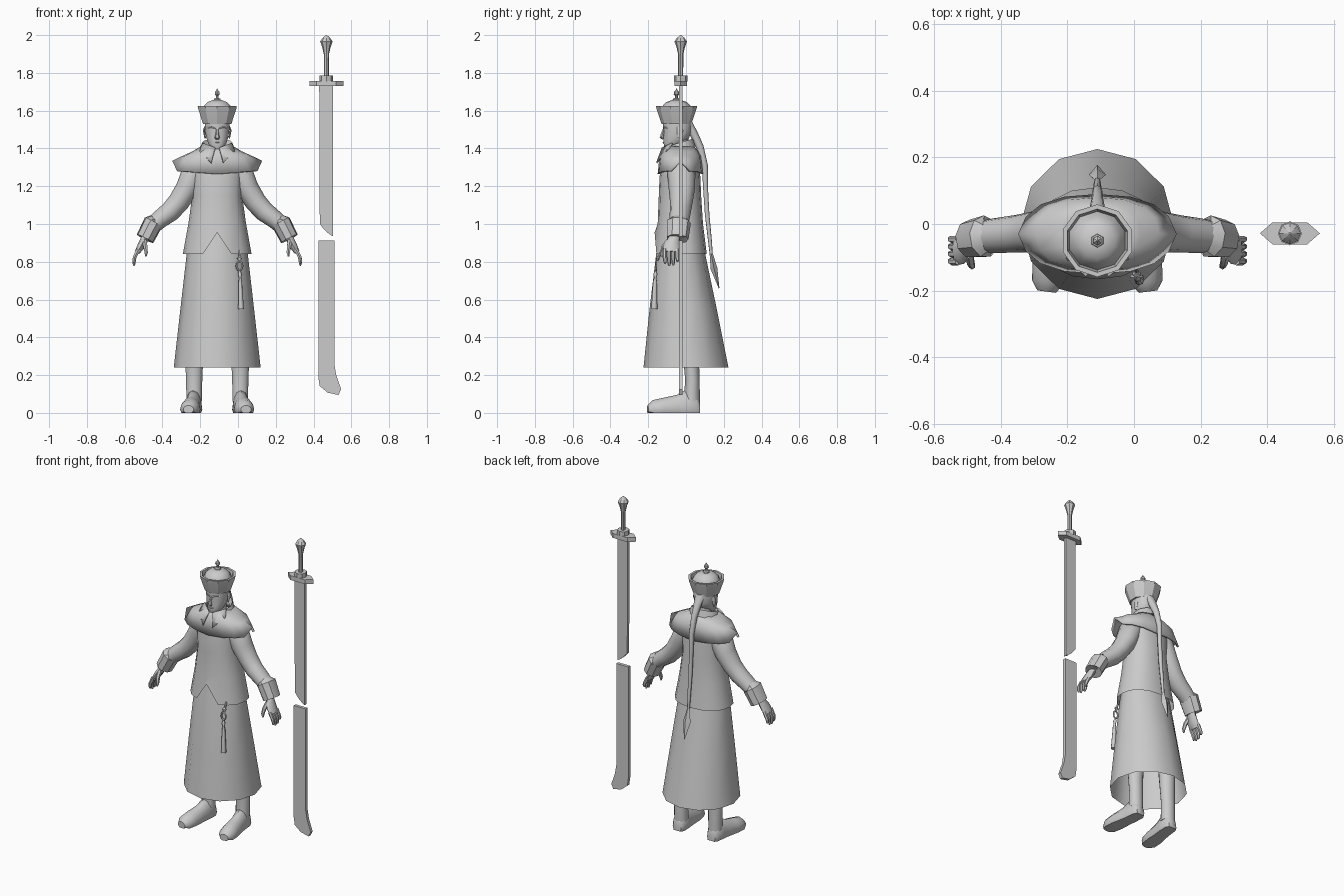
import bpy, bmesh, math
from mathutils import Vector

CX = -0.11                      # figure's centre line; the sword stands beside it
grey = bpy.data.materials.new("plain_grey")
grey.diffuse_color = (0.6, 0.6, 0.6, 1)


def finish(name, bm, angle=50, thick=0):
    bmesh.ops.recalc_face_normals(bm, faces=bm.faces)
    me = bpy.data.meshes.new(name)
    bm.to_mesh(me)
    bm.free()
    me.materials.append(grey)
    me.shade_smooth()
    me.set_sharp_from_angle(angle=math.radians(angle))
    ob = bpy.data.objects.new(name, me)
    bpy.context.collection.objects.link(ob)
    if thick:
        mod = ob.modifiers.new("thickness", 'SOLIDIFY')
        mod.thickness = thick
    return ob


def skin(name, rings, caps=(True, True), angle=50, thick=0):
    """Join rings of points, all with the same count, into a skin."""
    bm = bmesh.new()
    vs = [[bm.verts.new(p) for p in r] for r in rings]
    n = len(vs[0])
    for a, b in zip(vs, vs[1:]):
        for i in range(n):
            j = (i + 1) % n
            bm.faces.new((a[i], a[j], b[j], b[i]))
    for on, r in zip(caps, (vs[0], vs[-1])):
        if on:
            bm.faces.new(r)
    return finish(name, bm, angle, thick)


def oval(z, x, y, rx, ry, n, p=2.0):
    """Level ring whose first point faces the front; p above 2 squares it."""
    out = []
    for i in range(n):
        a = -math.pi / 2 + 2 * math.pi * i / n
        c, s = math.cos(a), math.sin(a)
        out.append(Vector((x + rx * math.copysign(abs(c) ** (2 / p), c),
                           y + ry * math.copysign(abs(s) ** (2 / p), s), z)))
    return out


def lathe(name, x, y, prof, n, angle=50):
    return skin(name, [oval(z, x, y, r, r, n) for z, r in prof], angle=angle)


def tube(name, path, n=10, ref=(0, 1, 0), side=1, angle=50, floor=None, caps=(True, True)):
    """Path entries are x, y, z, radius along ref, radius across."""
    pts = [Vector((CX + side * p[0], p[1], p[2])) for p in path]
    rings = []
    for i, (c, p) in enumerate(zip(pts, path)):
        t = (pts[min(i + 1, len(pts) - 1)] - pts[max(i - 1, 0)]).normalized()
        u = Vector(ref)
        u = (u - t * u.dot(t)).normalized()
        v = t.cross(u)
        ring = [c + u * p[3] * math.cos(k * math.tau / n) + v * p[4] * math.sin(k * math.tau / n)
                for k in range(n)]
        if floor is not None:
            for q in ring:
                q.z = max(q.z, floor)
        rings.append(ring)
    return skin(name, rings, caps, angle)


def plate(name, outline, y0, y1):
    """Extrude an x-z outline between two depths."""
    return skin(name, [[(x, y, z) for x, z in outline] for y in (y0, y1)], angle=25)


# Long skirt, open below
skin("skirt", [oval(z, CX, y, rx, ry, 12) for z, y, rx, ry in (
    (0.24, 0.0, 0.23, 0.225), (0.55, -0.015, 0.195, 0.178),
    (0.84, -0.028, 0.162, 0.13), (1.0, -0.03, 0.135, 0.1))], caps=(False, False))

# Jacket with a notch at the front hem
jacket = [oval(z, CX, y, rx, ry, 16, 2.2) for z, y, rx, ry in (
    (0.84, -0.028, 0.182, 0.138), (1.0, -0.03, 0.153, 0.12), (1.15, -0.032, 0.132, 0.112),
    (1.25, -0.032, 0.14, 0.108), (1.33, -0.03, 0.15, 0.095), (1.38, -0.03, 0.09, 0.07))]
jacket[0][0].z = 0.955
skin("jacket", jacket, caps=(False, True))

# Shoulder cape with pointed sides and a dipping rim
cape = [oval(z, CX, -0.03, rx, ry, 16, 2.3) for z, rx, ry in (
    (1.415, 0.08, 0.07), (1.385, 0.13, 0.095), (1.36, 0.185, 0.11), (1.3, 0.23, 0.12))]
for i, q in enumerate(cape[-1]):
    k = abs(math.cos(-math.pi / 2 + i * math.tau / 16))
    q.z = 1.335 if k > 0.98 else 1.265 + 0.02 * k
    if k > 0.98:
        q.x += math.copysign(0.008, q.x - CX)
skin("shoulder_cape", cape, caps=(False, False), angle=40, thick=0.012)

# Standing collar, higher at the back, and its two points
collar = [oval(z, CX, -0.035, rx, ry, 12) for z, rx, ry in (
    (1.385, 0.098, 0.085), (1.43, 0.08, 0.075), (1.40, 0.066, 0.062))]
for r in collar:
    for q in r:
        q.z += 0.3 * (q.y + 0.035)
skin("collar", collar, caps=(False, False), angle=40)
for s in (1, -1):
    bm = bmesh.new()
    bm.faces.new([bm.verts.new((CX + s * x, y, z)) for x, y, z in (
        (0.078, -0.075, 1.43), (0.012, -0.128, 1.405), (0.034, -0.158, 1.325), (0.094, -0.105, 1.385))])
    finish("collar_point", bm, thick=0.008)

# Neck and head
lathe("neck", CX, -0.03, ((1.34, 0.05), (1.40, 0.042), (1.47, 0.042)), 10)
skin("head", [oval(z, CX, y, rx, ry, 14, 2.2) for z, y, rx, ry in (
    (1.39, -0.096, 0.018, 0.014), (1.40, -0.088, 0.032, 0.028), (1.425, -0.068, 0.048, 0.05),
    (1.455, -0.052, 0.059, 0.068), (1.485, -0.045, 0.064, 0.073), (1.52, -0.045, 0.067, 0.077),
    (1.56, -0.045, 0.066, 0.076))])
tube("nose", ((0, -0.117, 1.505, 0.006, 0.006), (0, -0.126, 1.475, 0.009, 0.009),
              (0, -0.13, 1.458, 0.014, 0.011), (0, -0.121, 1.45, 0.01, 0.006)), 6, (1, 0, 0))
tube("mouth", ((-0.018, -0.109, 1.43, 0.004, 0.003), (0, -0.118, 1.431, 0.006, 0.005),
               (0.018, -0.109, 1.43, 0.004, 0.003)), 6)

for s in (1, -1):
    # Ears and brows
    tube("ear", ((0.064, -0.035, 1.515, 0.012, 0.004), (0.07, -0.03, 1.495, 0.017, 0.006),
                 (0.064, -0.038, 1.455, 0.008, 0.004)), 8, side=s)
    tube("brow", ((0.01, -0.118, 1.505, 0.005, 0.004), (0.03, -0.114, 1.511, 0.005, 0.005),
                  (0.05, -0.094, 1.508, 0.004, 0.003)), 6, side=s)
    # Sleeve
    tube("sleeve", ((0.075, -0.03, 1.335, 0.06, 0.045), (0.115, -0.025, 1.285, 0.075, 0.07),
                    (0.157, -0.022, 1.19, 0.07, 0.062), (0.205, -0.025, 1.115, 0.06, 0.057),
                    (0.25, -0.03, 1.065, 0.056, 0.054), (0.31, -0.035, 1.02, 0.052, 0.048),
                    (0.365, -0.04, 0.965, 0.045, 0.04)), 12, side=s)
    # Turned-back cuff
    tube("cuff", ((0.33, -0.036, 1.01, 0.046, 0.042), (0.338, -0.038, 1.008, 0.064, 0.053),
                  (0.382, -0.045, 0.922, 0.058, 0.05), (0.376, -0.045, 0.935, 0.045, 0.036)),
         9, side=s, angle=35)
    # Hand
    tube("palm", ((0.365, -0.055, 0.955, 0.026, 0.022), (0.385, -0.065, 0.92, 0.03, 0.021),
                  (0.405, -0.078, 0.88, 0.043, 0.02), (0.423, -0.08, 0.85, 0.042, 0.014)), 8, side=s)
    for k in range(4):
        y = -0.113 + 0.022 * k
        tip = (0.79, 0.779, 0.782, 0.8)[k]
        tube("finger", ((0.417, y, 0.865, 0.011, 0.012), (0.437, y, 0.825, 0.011, 0.011),
                        (0.441, y + 0.002, tip + 0.012, 0.009, 0.009),
                        (0.439, y + 0.002, tip, 0.005, 0.005)), 6, side=s)
    tube("thumb", ((0.385, -0.09, 0.91, 0.016, 0.014), (0.38, -0.117, 0.88, 0.013, 0.012),
                   (0.376, -0.126, 0.85, 0.011, 0.01), (0.378, -0.129, 0.828, 0.005, 0.005)), 6, side=s)
    # Boot shaft and foot, toes turned slightly out
    tube("boot_shaft", ((0.115, 0.02, 0.6, 0.06, 0.06), (0.122, 0.03, 0.24, 0.04, 0.048),
                        (0.122, 0.034, 0.17, 0.038, 0.045), (0.122, 0.03, 0.06, 0.044, 0.043)), 10, side=s)
    tube("foot", [(0.122 + max(0, 0.03 - y) * 0.13, y, 0.018, w, h) for y, w, h in (
        (0.075, 0.028, 0.04), (0.055, 0.043, 0.085), (0.0, 0.045, 0.105), (-0.05, 0.046, 0.077),
        (-0.12, 0.053, 0.062), (-0.175, 0.048, 0.05), (-0.203, 0.028, 0.022))],
         12, (1, 0, 0), s, 45, 0.0)

# Ten-sided hat with flared brim wall, dome and finial
lathe("hat_wall", CX, -0.05, ((1.53, 0.07), (1.53, 0.079), (1.61, 0.106), (1.625, 0.109),
                              (1.625, 0.095), (1.59, 0.088)), 10, 30)
lathe("hat_dome", CX, -0.05, ((1.59, 0.088), (1.625, 0.074), (1.645, 0.055), (1.656, 0.025)), 10, 40)
lathe("hat_finial", CX, -0.05, ((1.65, 0.022), (1.663, 0.019), (1.667, 0.007), (1.678, 0.007),
                                (1.687, 0.015), (1.7, 0.014), (1.708, 0.005), (1.717, 0.002)), 6, 30)

# Long braid with a pointed tassel
tube("braid", ((0, 0.012, 1.54, 0.035, 0.018), (0, 0.04, 1.48, 0.025, 0.022),
               (0, 0.073, 1.41, 0.018, 0.02), (0, 0.1, 1.31, 0.015, 0.016),
               (0, 0.103, 1.2, 0.013, 0.013), (0, 0.112, 1.05, 0.012, 0.012),
               (0, 0.128, 0.9, 0.01, 0.01), (0, 0.133, 0.84, 0.008, 0.008)), 8, (1, 0, 0))
tube("braid_tassel", ((0, 0.133, 0.845, 0.008, 0.008), (0, 0.148, 0.765, 0.026, 0.018),
                      (0, 0.175, 0.66, 0.002, 0.002)), 4, (1, 0, 0), angle=20)

# Waist pendant: cord, ring, bead and tassel
PX = 0.118
tube("pendant_cord", ((PX, -0.13, 0.86, 0.005, 0.005), (PX, -0.152, 0.805, 0.006, 0.006)), 6)
tube("pendant_knot", ((PX, -0.146, 0.828, 0.005, 0.005), (PX, -0.15, 0.818, 0.011, 0.014),
                      (PX, -0.154, 0.806, 0.005, 0.005)), 6)
bm = bmesh.new()
loop = [[bm.verts.new((CX + PX + (0.016 + 0.005 * math.cos(b)) * math.cos(a),
                       -0.158 + 0.005 * math.sin(b),
                       0.778 + (0.024 + 0.005 * math.cos(b)) * math.sin(a)))
         for b in (k * math.tau / 6 for k in range(6))] for a in (k * math.tau / 12 for k in range(12))]
for i in range(12):
    for j in range(6):
        bm.faces.new((loop[i - 1][j - 1], loop[i][j - 1], loop[i][j], loop[i - 1][j]))
finish("pendant_ring", bm, 70)
tube("pendant_tassel", ((PX, -0.16, 0.752, 0.004, 0.004), (PX + 0.002, -0.162, 0.735, 0.011, 0.011),
                        (PX + 0.003, -0.163, 0.715, 0.006, 0.006), (PX + 0.004, -0.164, 0.695, 0.011, 0.009),
                        (PX + 0.008, -0.168, 0.55, 0.016, 0.015)), 8)

# Sword in two pieces
SX, SY = 0.468, -0.028
lathe("sword_grip", SX, SY, ((1.77, 0.013), (1.9, 0.014), (1.935, 0.022), (1.966, 0.033),
                             (1.985, 0.02), (2.0, 0.003)), 8, 30)
lathe("sword_ferrule", SX, SY, ((1.755, 0.036), (1.785, 0.036)), 8, 30)
skin("sword_guard", [[(SX + x, SY + y, z) for x, y in (
    (-0.09, 0), (-0.052, -0.033), (0.052, -0.033), (0.09, 0), (0.052, 0.033), (-0.052, 0.033))]
    for z in (1.73, 1.758)], angle=25)
plate("sword_upper_blade", ((0.43, 1.735), (0.503, 1.735), (0.503, 0.935), (0.485, 0.945),
                            (0.458, 0.968), (0.433, 1.0)), SY - 0.01, SY + 0.01)
plate("sword_lower_blade", ((0.425, 0.912), (0.51, 0.912), (0.51, 0.26), (0.52, 0.2), (0.546, 0.125),
                            (0.532, 0.095), (0.475, 0.107), (0.432, 0.143), (0.425, 0.19)),
      SY - 0.01, SY + 0.01)
